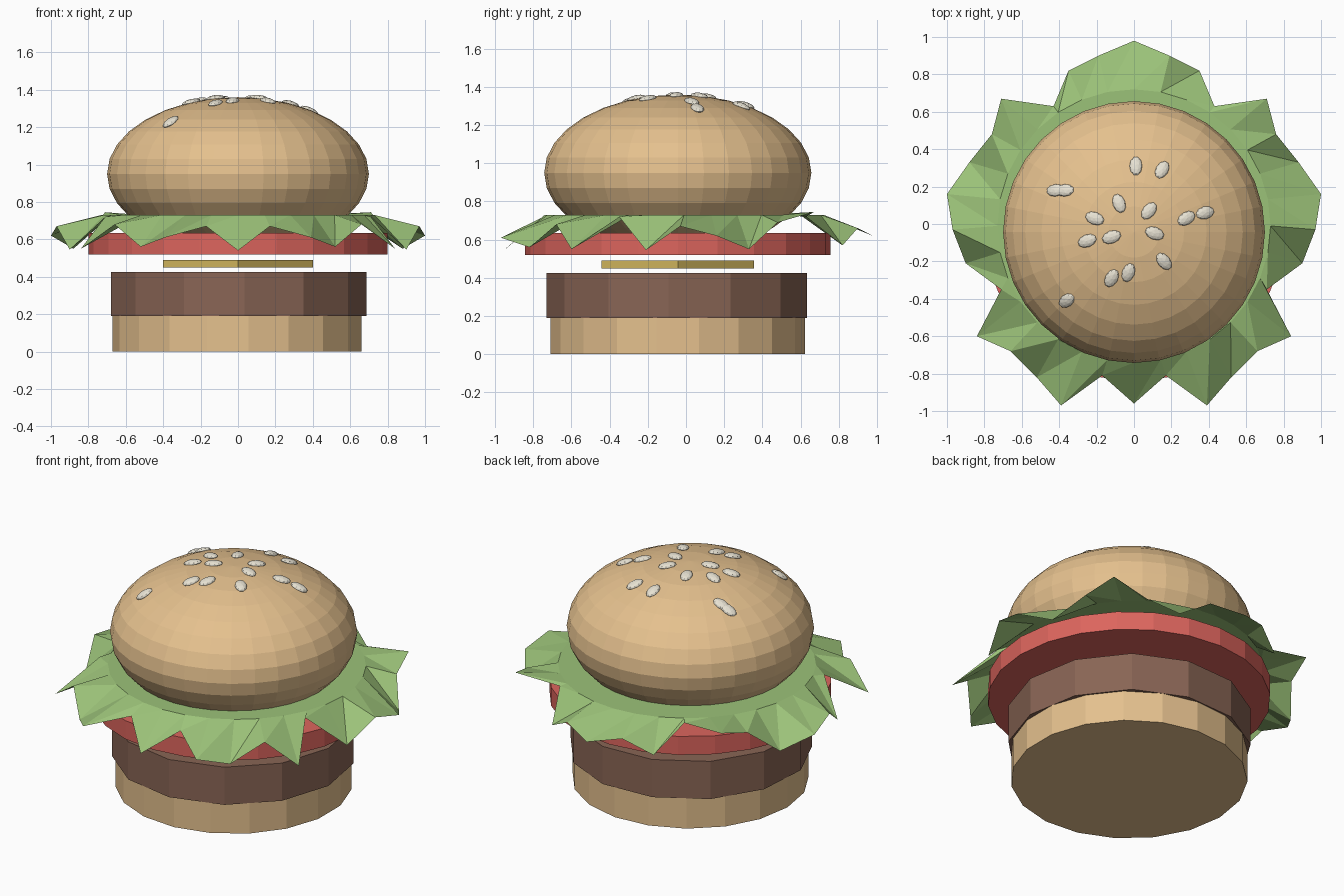
import bpy, bmesh
from math import sin, cos, pi, sqrt, radians
from mathutils import Vector, Matrix

if "Cube" in bpy.data.objects:
    bpy.data.objects.remove(bpy.data.objects["Cube"])

CY = -0.043  # shared centre of the stacked layers


def material(name, rgb):
    m = bpy.data.materials.new(name)
    m.diffuse_color = (*rgb, 1)
    m.use_nodes = True
    m.node_tree.nodes["Principled BSDF"].inputs["Base Color"].default_value = m.diffuse_color
    return m


BUN = material("bun", (0.78, 0.53, 0.27))
MEAT = material("meat", (0.25, 0.13, 0.09))
CHEESE = material("cheese", (0.75, 0.55, 0.13))
TOMATO = material("tomato", (0.72, 0.13, 0.11))
LEAF = material("leaf", (0.33, 0.54, 0.19))
SEED = material("seed", (0.80, 0.76, 0.65))


def finish(name, bm, mat):
    bmesh.ops.recalc_face_normals(bm, faces=bm.faces)
    me = bpy.data.meshes.new(name)
    bm.to_mesh(me)
    bm.free()
    me.materials.append(mat)
    ob = bpy.data.objects.new(name, me)
    bpy.context.collection.objects.link(ob)
    return ob


def layer(name, sides, radius, z0, z1, mat, turn=0.0):
    """Flat prism slice of the stack, first corner at angle turn."""
    bm = bmesh.new()
    rings = [[bm.verts.new((radius * cos(turn + 2 * pi * i / sides),
                            CY + radius * sin(turn + 2 * pi * i / sides), z))
              for i in range(sides)] for z in (z0, z1)]
    bm.faces.new(rings[0])
    bm.faces.new(rings[1])
    for i in range(sides):
        j = (i + 1) % sides
        bm.faces.new((rings[0][i], rings[0][j], rings[1][j], rings[1][i]))
    return finish(name, bm, mat)


# Stacked slices
layer("bottom_bun", 19, 0.67, 0.0, 0.19, BUN, pi)
layer("patty", 13, 0.69, 0.19, 0.425, MEAT, radians(-4))
layer("cheese_slice", 4, 0.40, 0.45, 0.49, CHEESE)
layer("tomato_slice", 24, 0.80, 0.52, 0.635, TOMATO)

# Top bun: squashed sphere
BZ, BR, BH = 0.95, 0.70, 0.41
bm = bmesh.new()
bmesh.ops.create_uvsphere(bm, u_segments=32, v_segments=16, radius=1)
bmesh.ops.transform(bm, verts=bm.verts,
                    matrix=Matrix.Translation((0, CY, BZ)) @ Matrix.Diagonal((BR, BR, BH, 1)))
finish("top_bun", bm, BUN)

# Lettuce: flat disc with a crumpled rim; right half listed back to front, mirrored
half = [(0, .98, .62), (.19, .90, .66), (.35, .82, .57), (.43, .63, .72),
        (.71, .67, .745), (.76, .48, .69), (.88, .33, .55), (1.0, .16, .62),
        (.97, -.03, .67), (.90, -.21, .545), (.71, -.35, .72), (.84, -.60, .55),
        (.66, -.68, .68), (.52, -.82, .56), (.39, -.97, .61), (.17, -.81, .67),
        (0, -.96, .54)]
rim = half + [(-x, y, z) for x, y, z in half[-2:0:-1]]
bm = bmesh.new()
outer = [bm.verts.new(p) for p in rim]
inner = [bm.verts.new((0.73 * sin(2 * pi * i / 32), 0.73 * cos(2 * pi * i / 32) - 0.01, 0.73))
         for i in range(32)]
bm.faces.new(inner)
for i in range(32):
    j = (i + 1) % 32
    bm.faces.new((inner[i], outer[i], outer[j]))
    bm.faces.new((inner[i], outer[j], inner[j]))
lettuce = finish("lettuce", bm, LEAF)

# Sesame seeds: x, y, heading in degrees, laid on the bun surface
seeds = [(.01, .31, 90), (.15, .29, 60), (-.42, .18, 0), (-.37, .18, 0),
         (-.08, .11, 110), (-.21, .03, 160), (.08, .07, 50), (.28, .03, 30),
         (.38, .06, 15), (-.25, -.09, 20), (-.12, -.07, 20), (.11, -.05, 160),
         (.16, -.20, 130), (-.12, -.29, 60), (-.03, -.26, 70), (-.36, -.41, 40)]
bm = bmesh.new()
for x, y, deg in seeds:
    dy = y - CY
    dz = BH * sqrt(1 - (x * x + dy * dy) / BR ** 2)
    normal = Vector((x / BR ** 2, dy / BR ** 2, dz / BH ** 2)).normalized()
    tilt = Vector((0, 0, 1)).rotation_difference(normal).to_matrix().to_4x4()
    place = (Matrix.Translation((x, y, BZ + dz)) @ tilt
             @ Matrix.Rotation(radians(deg), 4, 'Z')
             @ Matrix.Diagonal((0.053, 0.034, 0.018, 1)))
    bmesh.ops.create_icosphere(bm, subdivisions=2, radius=1, matrix=place)
finish("sesame_seeds", bm, SEED)
